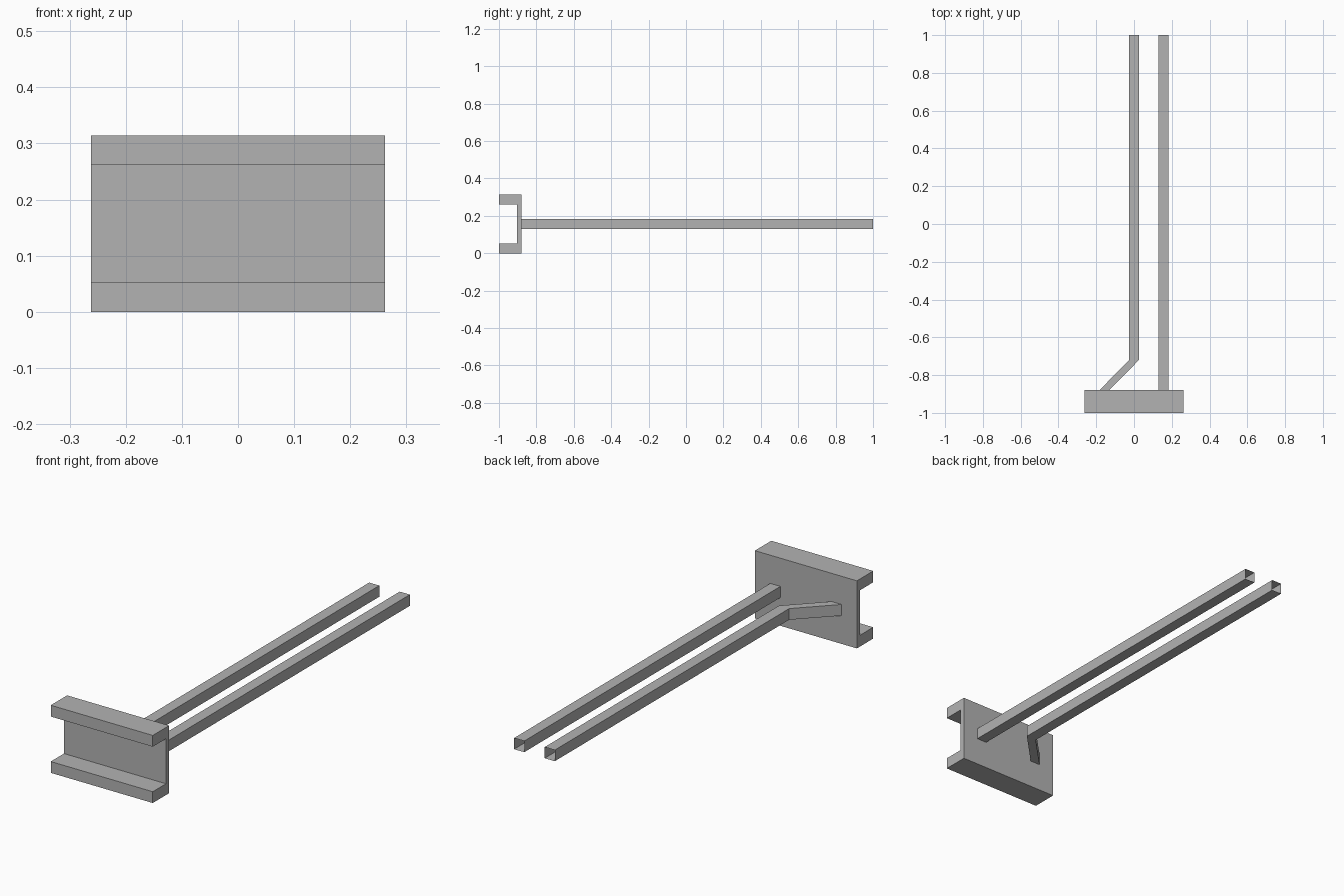
import bpy

cube = bpy.data.objects.get("Cube")
if cube:
    bpy.data.objects.remove(cube, do_unlink=True)

grey = bpy.data.materials.new("plain grey")
grey.use_nodes = True
colour = (0.45, 0.45, 0.45, 1)
grey.diffuse_color = colour
grey.node_tree.nodes["Principled BSDF"].inputs["Base Color"].default_value = colour


def sweep(name, rings, capped):
    """Join matching rings of points with quads, optionally closing both ends."""
    n = len(rings[0])
    verts = [p for ring in rings for p in ring]
    faces = []
    for r in range(len(rings) - 1):
        a, b = r * n, (r + 1) * n
        for i in range(n):
            j = (i + 1) % n
            faces.append((a + i, a + j, b + j, b + i))
    if capped:
        last = len(verts) - n
        faces.append(tuple(reversed(range(n))))
        faces.append(tuple(range(last, last + n)))
    mesh = bpy.data.meshes.new(name)
    mesh.from_pydata(verts, [], faces)
    mesh.materials.append(grey)
    obj = bpy.data.objects.new(name, mesh)
    bpy.context.collection.objects.link(obj)
    return obj


# Channel: a C profile in y, z, open to the front
HALF, HEIGHT, LIP = 0.262, 0.314, 0.0525
FRONT, WEB, BACK = -1.0, -0.903, -0.88
profile = [(FRONT, 0), (BACK, 0), (BACK, HEIGHT), (FRONT, HEIGHT),
           (FRONT, HEIGHT - LIP), (WEB, HEIGHT - LIP), (WEB, LIP), (FRONT, LIP)]
sweep("channel_plate", [[(x, y, z) for y, z in profile] for x in (-HALF, HALF)], True)

# Thin-walled square arms, open at their ends
R = 0.026
MID = HEIGHT / 2


def arm(name, path):
    section = [(-R, -R), (-R, R), (R, R), (R, -R)]
    sweep(name, [[(x + dx, y, MID + dz) for dx, dz in section] for x, y in path], False)


arm("straight_arm", [(0.157, BACK), (0.157, 1.0)])
arm("bent_arm", [(-0.157, BACK), (0, -0.72), (0, 1.0)])
